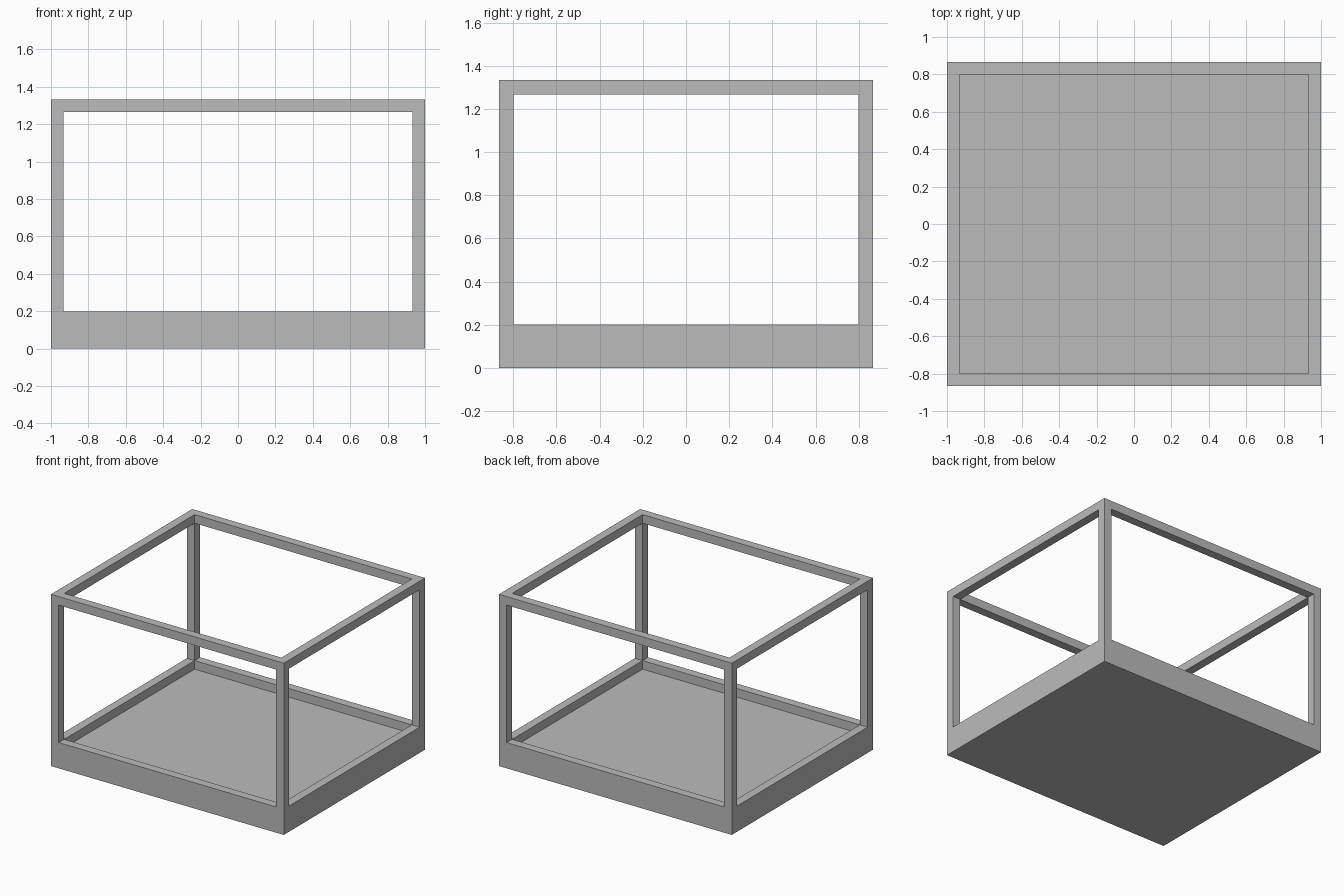
import bpy
from mathutils import Vector

if "Cube" in bpy.data.objects:
    bpy.data.objects.remove(bpy.data.objects["Cube"], do_unlink=True)

# Overall sizes
HALF_X, HALF_Y, HEIGHT = 1.0, 0.8667, 1.3333
BAR = 0.0667                  # thickness of posts, beams and rim
RIM_TOP, FLOOR_TOP = 0.2, 0.1333

grey = bpy.data.materials.new("plain_grey")
grey.use_nodes = True
colour = (0.5, 0.5, 0.5, 1.0)
grey.diffuse_color = colour
grey.node_tree.nodes["Principled BSDF"].inputs["Base Color"].default_value = colour


def box(name, half_x, half_y, z0, z1):
    """Box centred on the z axis, spanning z0 to z1."""
    bpy.ops.mesh.primitive_cube_add(size=1, location=(0, 0, 0))
    obj = bpy.context.object
    obj.name = obj.data.name = name
    for v in obj.data.vertices:
        v.co = Vector((v.co.x * 2 * half_x, v.co.y * 2 * half_y,
                       z0 + (v.co.z + 0.5) * (z1 - z0)))
    obj.data.materials.append(grey)
    return obj


# Solid block that becomes the tray base, posts and top beams
frame = box("display_case_frame", HALF_X, HALF_Y, 0, HEIGHT)

# Openings: side to side, front to back, and down through the top to the tray floor
in_x, in_y = HALF_X - BAR, HALF_Y - BAR
cutters = [
    box("side_opening_cutter", HALF_X + 0.5, in_y, RIM_TOP, HEIGHT - BAR),
    box("front_opening_cutter", in_x, HALF_Y + 0.5, RIM_TOP, HEIGHT - BAR),
    box("top_opening_cutter", in_x, in_y, FLOOR_TOP, HEIGHT + 0.5),
]
for cutter in cutters:
    cutter.hide_render = True
    mod = frame.modifiers.new(cutter.name, 'BOOLEAN')
    mod.operation = 'DIFFERENCE'
    mod.solver = 'EXACT'
    mod.object = cutter

# Apply the cuts, then discard the cutters
bpy.context.view_layer.objects.active = frame
for mod in list(frame.modifiers):
    bpy.ops.object.modifier_apply(modifier=mod.name)
for cutter in cutters:
    bpy.data.objects.remove(cutter, do_unlink=True)
